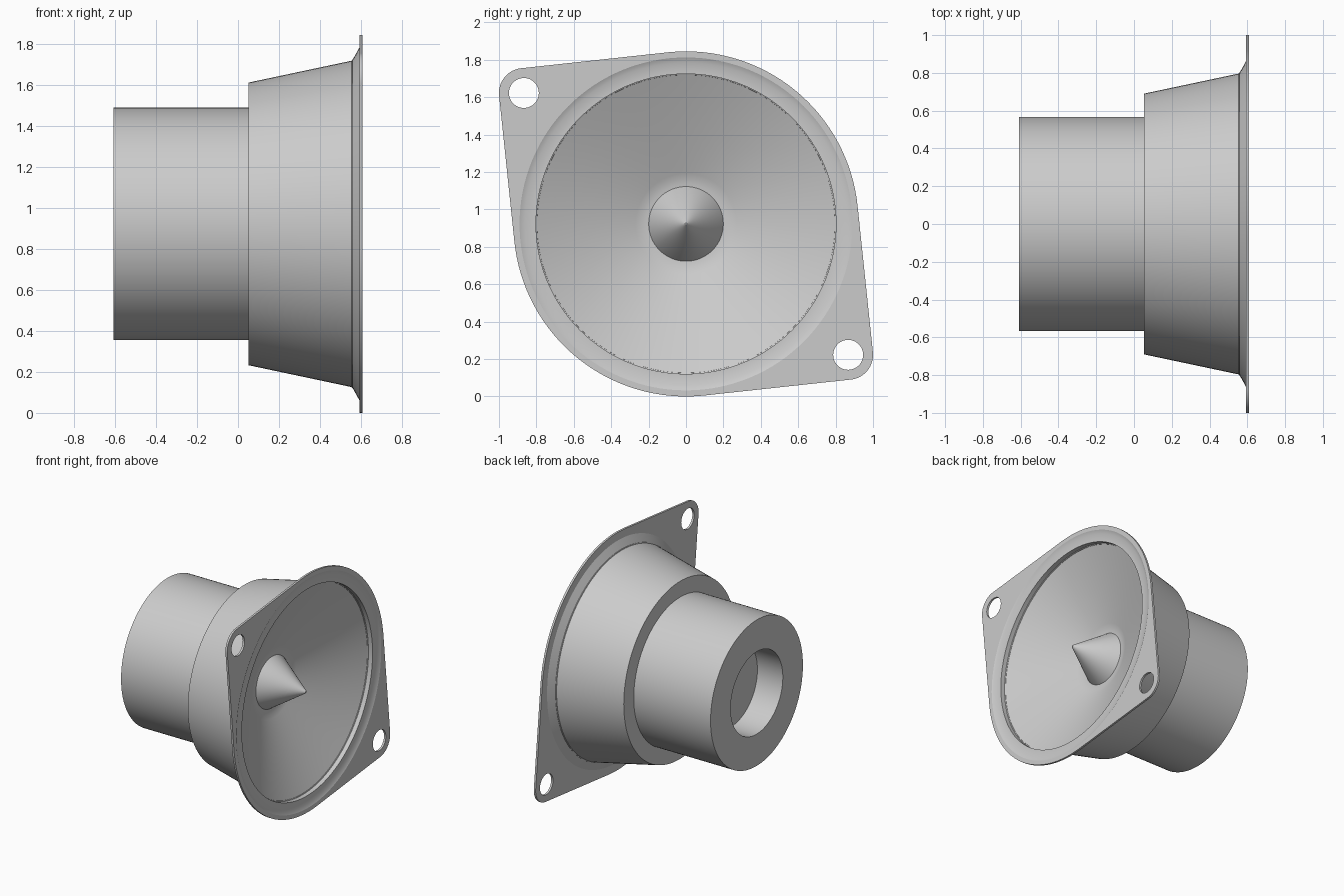
import bpy
import bmesh
from math import cos, sin, tau, radians
from mathutils import Vector, geometry

if "Cube" in bpy.data.objects:
    bpy.data.objects.remove(bpy.data.objects["Cube"])

AXIS_Z = 0.9225          # height of the driver's axis, which runs along x
SEGMENTS = 128
BACK, FRONT = 0.592, 0.608   # the two faces of the mounting flange
EAR = Vector((-0.867, 0.70))

grey = bpy.data.materials.new("light grey")
grey.use_nodes = True
grey.diffuse_color = (0.6, 0.6, 0.6, 1)
grey.node_tree.nodes["Principled BSDF"].inputs["Base Color"].default_value = (0.6, 0.6, 0.6, 1)


def finish(name, bm):
    mesh = bpy.data.meshes.new(name)
    bm.to_mesh(mesh)
    bm.free()
    mesh.materials.append(grey)
    obj = bpy.data.objects.new(name, mesh)
    obj.location.z = AXIS_Z
    bpy.context.collection.objects.link(obj)
    bpy.ops.object.select_all(action="DESELECT")
    obj.select_set(True)
    bpy.context.view_layer.objects.active = obj
    bpy.ops.object.shade_smooth_by_angle(angle=radians(25))


def circle(radius, centre=(0, 0), count=SEGMENTS):
    return [Vector((centre[0] + radius * cos(tau * i / count),
                    centre[1] + radius * sin(tau * i / count))) for i in range(count)]


def lathe(name, profile):
    """Turn (x, radius) points about the x axis."""
    bm = bmesh.new()
    rings = [[bm.verts.new((x, p.x, p.y)) for p in circle(r)] for x, r in profile]
    for low, high in zip(rings, rings[1:]):
        for i in range(SEGMENTS):
            j = (i + 1) % SEGMENTS
            bm.faces.new((low[i], low[j], high[j], high[i]))
    bmesh.ops.remove_doubles(bm, verts=bm.verts, dist=1e-5)
    finish(name, bm)


# Magnet with the blind hole in its back
lathe("magnet", [(-0.39, 0), (-0.39, 0.32), (-0.608, 0.32), (-0.608, 0.567), (0.052, 0.567)])

# Basket, flared rim and recessed front ring
lathe("basket", [(0.052, 0.567), (0.052, 0.69), (0.557, 0.797), (BACK, 0.86), (BACK, 0.89)])
lathe("front_ring", [(FRONT, 0.89), (0.595, 0.862), (0.595, 0.802), (0.557, 0.802)])

# Diaphragm, rounded into a flat floor around the plug
lathe("diaphragm", [(0.557, 0.802), (0.310, 0.27), (0.300, 0.24), (0.295, 0.215), (0.293, 0.19)])
lathe("centre_plug", [(0.293, 0.2), (0.58, 0.012), (0.585, 0.006), (0.585, 0)])

# Mounting flange: a disc drawn out to two ears, with screw holes
points = circle(0.9225) + circle(0.133, EAR) + circle(0.133, -EAR)
outline = [points[i] for i in geometry.convex_hull_2d(points)]
bm = bmesh.new()
for loop in (outline, circle(0.89), circle(0.08, EAR, 48), circle(0.08, -EAR, 48)):
    verts = [bm.verts.new((BACK, p.x, p.y)) for p in loop]
    for a, b in zip(verts, verts[1:] + verts[:1]):
        bm.edges.new((a, b))
bmesh.ops.triangle_fill(bm, edges=bm.edges[:], use_beauty=True, normal=(1, 0, 0))
extruded = bmesh.ops.extrude_face_region(bm, geom=bm.faces[:], use_keep_orig=True)
bmesh.ops.translate(bm, vec=(FRONT - BACK, 0, 0),
                    verts=[g for g in extruded["geom"] if isinstance(g, bmesh.types.BMVert)])
bmesh.ops.recalc_face_normals(bm, faces=bm.faces)
finish("mounting_flange", bm)
